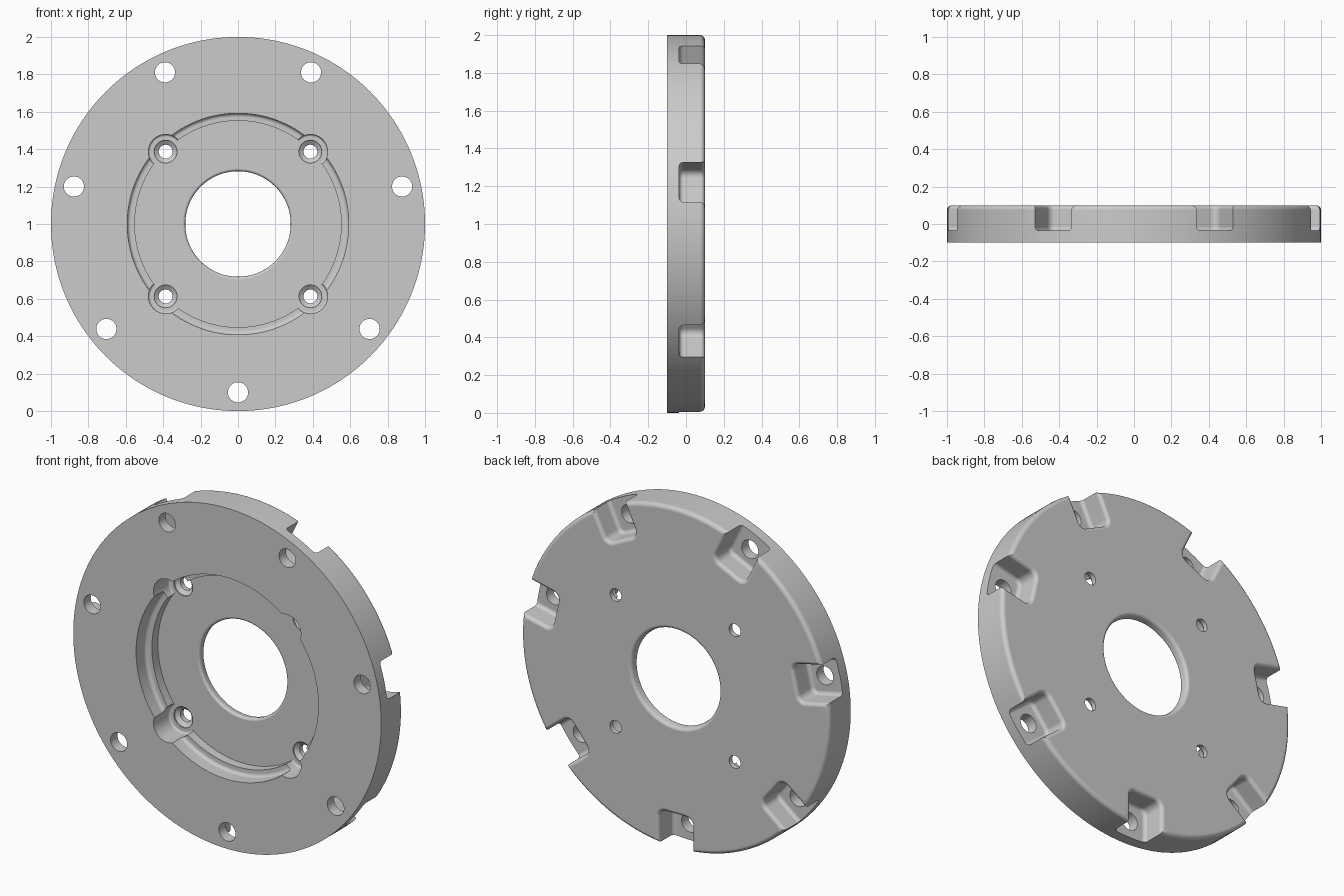
import bpy, bmesh
from math import sin, cos, pi, radians
from mathutils import Vector

if "Cube" in bpy.data.objects:
    bpy.data.objects.remove(bpy.data.objects["Cube"])

CZ = 1.0        # height of the disc axis


def make_object(name, bm):
    bmesh.ops.recalc_face_normals(bm, faces=bm.faces)
    mesh = bpy.data.meshes.new(name)
    bm.to_mesh(mesh)
    bm.free()
    ob = bpy.data.objects.new(name, mesh)
    bpy.context.collection.objects.link(ob)
    return ob


def loft(bm, rings):
    """Skin a list of closed point rings and cap both ends."""
    rows = [[bm.verts.new(p) for p in ring] for ring in rings]
    n = len(rows[0])
    for a, b in zip(rows, rows[1:]):
        for i in range(n):
            j = (i + 1) % n
            bm.faces.new((a[i], a[j], b[j], b[i]))
    bm.faces.new(rows[0])
    bm.faces.new(rows[-1])


def turn(bm, profile, cx=0.0, cz=CZ, n=128):
    """Revolve (radius, y) points about an axis parallel to y."""
    loft(bm, [[Vector((cx + r * cos(2 * pi * i / n), y, cz + r * sin(2 * pi * i / n)))
               for i in range(n)] for r, y in profile])


def quarter(cr, cy, rad, a0, a1, n=5):
    """Fillet arc in the (radius, y) plane."""
    return [(cr + rad * cos(radians(a0 + (a1 - a0) * k / n)),
             cy + rad * sin(radians(a0 + (a1 - a0) * k / n))) for k in range(n + 1)]


def slot(bm, ang, inner=0.80, half=0.108, rc=0.04):
    """Rim notch open to the back, filleted at its floor and its mouth."""
    # (wall offset, y): floor fillet, straight wall, rounded mouth
    f = 0.022
    levels = quarter(-f, -0.036 + f, f, -90, 0) + quarter(f, 0.1 - f, f, 180, 90)
    levels.append((f, 0.14))
    rad, tan = Vector((cos(ang), 0, sin(ang))), Vector((-sin(ang), 0, cos(ang)))
    rings = []
    for d, y in levels:
        pts = [(1.15, half + d)]
        for side, a0 in ((1, 90), (-1, 180)):
            for k in range(7):
                a = radians(a0 + 15 * k)
                pts.append((inner + rc + (rc + d) * cos(a),
                            side * (half - rc) + (rc + d) * sin(a)))
        pts.append((1.15, -half - d))
        rings.append([rad * u + tan * v + Vector((0, y, CZ)) for u, v in pts])
    loft(bm, rings)


bolt_angles = [radians(-90) + 2 * pi * k / 7 for k in range(7)]
screw_spots = [(sx * 0.387, CZ + sz * 0.387) for sx in (-1, 1) for sz in (-1, 1)]
FLOOR = 0.045   # y of the deep pocket floor

# Disc with a rounded back edge
bm = bmesh.new()
turn(bm, [(1.0, -0.1)] + quarter(0.975, 0.075, 0.025, 0, 90), n=160)
flange = make_object("flange_plate", bm)

cutters = []

# Front pocket with a narrow ledge
bm = bmesh.new()
turn(bm, [(0.592, -0.15)] + quarter(0.572, -0.03, 0.02, 0, 90)
     + [(0.552, -0.01), (0.552, FLOOR)])
cutters.append(make_object("pocket_cutter", bm))

# Lobes around the screw holes
bm = bmesh.new()
for x, z in screw_spots:
    turn(bm, [(0.092, -0.15), (0.092, FLOOR - 0.012)]
         + quarter(0.08, FLOOR - 0.0115, 0.012, 0, 90, 3)[1:], x, z, 48)
cutters.append(make_object("lobe_cutter", bm))

# Countersunk screw holes
bm = bmesh.new()
for x, z in screw_spots:
    turn(bm, [(0.061, 0.0), (0.061, FLOOR + 0.008), (0.037, FLOOR + 0.026), (0.037, 0.15)], x, z, 40)
cutters.append(make_object("screw_cutter", bm))

# Central bore, rounded on both sides
bm = bmesh.new()
turn(bm, [(0.297, 0.0)] + quarter(0.297, FLOOR + 0.015, 0.015, 270, 180)
     + quarter(0.305, 0.08, 0.02, 180, 90) + [(0.305, 0.15)])
cutters.append(make_object("bore_cutter", bm))

# Rim notches
bm = bmesh.new()
for a in bolt_angles:
    slot(bm, a)
cutters.append(make_object("notch_cutter", bm))

# Bolt holes through the notch floors
bm = bmesh.new()
for a in bolt_angles:
    turn(bm, [(0.054, -0.15), (0.054, 0.05)], 0.9 * cos(a), CZ + 0.9 * sin(a), 40)
cutters.append(make_object("bolt_cutter", bm))

# Cut everything out of the disc
bpy.context.view_layer.objects.active = flange
flange.select_set(True)
for c in cutters:
    c.hide_render = True
    mod = flange.modifiers.new(c.name, 'BOOLEAN')
    mod.operation = 'DIFFERENCE'
    mod.solver = 'EXACT'
    mod.object = c
    bpy.ops.object.modifier_apply(modifier=mod.name)
for c in cutters:
    bpy.data.objects.remove(c, do_unlink=True)

# Smooth fillets, crisp flats
bpy.ops.object.shade_smooth_by_angle(angle=radians(32))
wn = flange.modifiers.new("weighted_normals", 'WEIGHTED_NORMAL')
wn.keep_sharp = True
